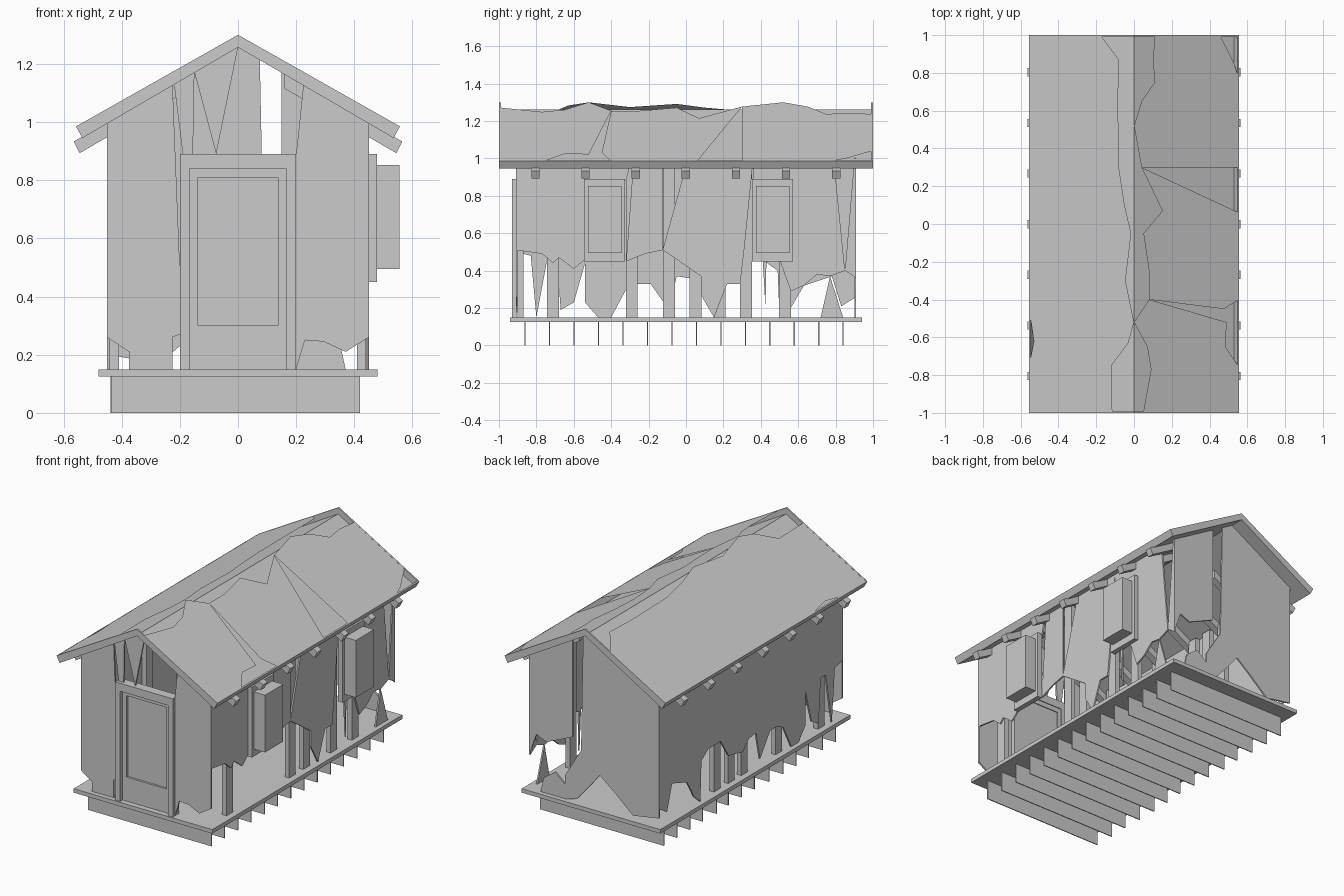
import bpy, bmesh, random
from mathutils import Vector

random.seed(4)
SL = 0.568                                  # roof pitch


def finish(name, bm):
    bmesh.ops.recalc_face_normals(bm, faces=bm.faces)
    me = bpy.data.meshes.new(name)
    bm.to_mesh(me)
    bm.free()
    ob = bpy.data.objects.new(name, me)
    bpy.context.collection.objects.link(ob)
    return ob


def prism(name, pts, place, depth):
    """Extrude a 2D outline; place(a, b) maps it to 3D, depth is the offset."""
    bm = bmesh.new()
    f = bm.faces.new([bm.verts.new(place(a, b)) for a, b in pts])
    if depth:
        r = bmesh.ops.extrude_face_region(bm, geom=[f])
        vs = [g for g in r["geom"] if isinstance(g, bmesh.types.BMVert)]
        bmesh.ops.translate(bm, verts=vs, vec=Vector(depth))
    return finish(name, bm)


def box(name, x0, x1, y0, y1, z0, z1):
    return prism(name, [(x0, y0), (x1, y0), (x1, y1), (x0, y1)],
                 lambda a, b: (a, b, z0), (0, 0, z1 - z0))


def along_y(name, pts, y0, y1):
    return prism(name, pts, lambda a, b: (a, y0, b), (0, y1 - y0, 0))


def side_sheet(name, s, pts):
    return prism(name, pts, lambda a, b: (s * 0.45, a, b), (-s * 0.01, 0, 0))


def roof_sheet(name, s, pts):
    return prism(name, pts, lambda a, b: (s * abs(a), b, 1.3 - SL * abs(a)), None)


def under(x):
    return (x, 1.257 - SL * abs(x))


# floor and joists
box("floor", -0.48, 0.48, -0.94, 0.94, 0.125, 0.15)
for i in range(14):
    y = -0.86 + 0.1308 * i
    j = random.uniform(0, 0.02)
    box("joist", -0.44 + j, 0.42, y - 0.003, y + 0.003, 0, 0.125)

# roof shell: underside, gable trims, eave lips
chevron = [(0, 1.3), (0.557, 0.985), (0.535, 0.945), (0, 1.257),
           (-0.535, 0.945), (-0.557, 0.985)]
for y in (-1, 0.99):
    along_y("gable_trim", chevron, y, y + 0.01)
for s in (-1, 1):
    along_y("roof_underside", [(0, 1.257), (s * 0.535, 0.945), (s * 0.538, 0.949),
                               (0, 1.261)], -0.99, 0.99)
    along_y("eave_lip", [(s * 0.557, 0.985), (s * 0.535, 0.945),
                         (s * 0.528, 0.949), (s * 0.549, 0.989)], -0.99, 0.99)

# torn roof covering
roof_sheet("roof_cover_left", -1, [
    (0.555, -0.99), (0.555, -0.75), (0.53, -0.62), (0.555, -0.45), (0.555, 0.99),
    (0.17, 0.99), (0.08, 0.87), (0.085, 0.65), (0.08, 0.3), (0.05, 0.1),
    (0.015, -0.05), (0.045, -0.3), (0, -0.52), (0.03, -0.63), (0.12, -0.75),
    (0.115, -0.99)])
roof_sheet("roof_cover_front", 1, [
    (0.555, -0.99), (0.55, -0.75), (0.485, -0.65), (0.49, -0.52), (0.08, -0.4),
    (0, -0.52), (0.07, -0.65), (0.09, -0.77), (0.05, -0.99)])
roof_sheet("roof_cover_middle", 1, [
    (0.475, -0.45), (0.555, -0.4), (0.555, 0.06), (0.04, 0.3), (0.15, 0.07),
    (0.05, -0.05), (0.08, -0.25), (0.08, -0.4)])
roof_sheet("roof_cover_back", 1, [
    (0.555, 0.3), (0.555, 0.77), (0.53, 0.85), (0.46, 0.99), (0.11, 0.99),
    (0.1, 0.87), (0.11, 0.75), (0.04, 0.65), (0, 0.52), (0.04, 0.3)])

# rafters with exposed tails
for i in range(7):
    y = -0.805 + 0.268 * i
    for s in (-1, 1):
        along_y("rafter", [(s * 0.16, 1.165), (s * 0.565, 0.933), (s * 0.545, 0.893),
                           (s * 0.16, 1.115)], y - 0.022, y + 0.022)

# right wall panels with torn lower edges and wedge cracks
T = 0.998
side_sheet("right_wall_front", 1, [
    (-0.91, T), (-0.91, 0.51), (-0.77, 0.49), (-0.71, 0.44), (-0.68, 0.47),
    (-0.6, 0.41), (-0.54, 0.46), (-0.54, 0.93), (-0.57, T)])
side_sheet("right_wall_window_head", 1, [(-0.57, T), (-0.54, 0.88), (-0.32, 0.88), (-0.29, T)])
side_sheet("right_wall_centre", 1, [
    (-0.28, T), (-0.32, 0.45), (-0.22, 0.49), (-0.125, 0.51), (-0.125, T)])
side_sheet("right_wall_middle", 1, [
    (0.01, T), (-0.125, 0.51), (-0.05, 0.46), (0.08, 0.37), (0.08, 0.27),
    (0.15, 0.15), (0.22, 0.33), (0.29, 0.33), (0.31, 0.5), (0.36, T)])
side_sheet("right_wall_back", 1, [
    (0.36, T), (0.36, 0.5), (0.42, 0.45), (0.5, 0.46), (0.56, 0.29), (0.63, 0.32),
    (0.7, 0.38), (0.77, 0.37), (0.85, 0.4), (0.79, T)])
side_sheet("right_wall_corner", 1, [(0.9, T), (0.85, 0.4), (0.91, 0.36), (0.91, T)])
side_sheet("right_splinter", 1, [(0.72, 0.15), (0.84, 0.15), (0.77, 0.37)])
side_sheet("right_thin_splinter", 1, [(0.41, 0.46), (0.425, 0.2), (0.43, 0.46)])

# left wall, one torn panel
side_sheet("left_wall", -1, [
    (0.91, T), (0.91, 0.26), (0.83, 0.21), (0.78, 0.37), (0.63, 0.32), (0.56, 0.2),
    (0.5, 0.15), (0.49, 0.4), (0.42, 0.45), (0.3, 0.45), (0.22, 0.33), (0.08, 0.3),
    (0.02, 0.36), (-0.05, 0.37), (-0.09, 0.19), (-0.19, 0.33), (-0.26, 0.33),
    (-0.32, 0.3), (-0.4, 0.15), (-0.47, 0.15), (-0.54, 0.23), (-0.54, 0.44),
    (-0.6, 0.23), (-0.67, 0.19), (-0.69, 0.47), (-0.74, 0.47), (-0.8, 0.15),
    (-0.83, 0.48), (-0.91, 0.5), (-0.91, T)])

# studs inside the side walls
for s, ys in ((1, (-0.71, -0.09, 0.05, 0.32, 0.53)), (-1, (-0.71, -0.29, 0.05, 0.18, 0.32))):
    for y in ys:
        x = s * 0.425
        box("stud", x - 0.015, x + 0.015, y - 0.032, y + 0.032, 0.15, 1.0)


# front and back gable walls
def front(name, pts):
    along_y(name, pts, -0.91, -0.9)


def back(name, pts):
    along_y(name, pts, 0.9, 0.91)


front("front_wall_left", [
    under(-0.45), (-0.45, 0.26), (-0.375, 0.21), (-0.375, 0.15), (-0.225, 0.15),
    (-0.225, 0.26), (-0.2, 0.27), (-0.2, 0.5), under(-0.225)])
front("front_wall_right", [
    under(0.45), (0.45, 0.26), (0.37, 0.21), (0.295, 0.245), (0.23, 0.25),
    (0.2, 0.15), (0.2, 0.89), under(0.225)])
front("front_spike_left", [under(-0.22), (-0.19, 0.89), (-0.155, 0.89), under(-0.15)])
front("front_spike_centre", [under(-0.15), (-0.075, 0.89), under(0)])
back("back_wall_main", [
    under(-0.45), (-0.45, 0.2), (-0.27, 0.17), (-0.13, 0.29), (-0.04, 0.36),
    (0.05, 0.25), (0.12, 0.17), (0.2, 0.15), (0.2, 0.3), (0.09, 0.48),
    under(0.075), under(0)])
back("back_wall_side", [
    under(0.45), (0.45, 0.36), (0.4, 0.5), (0.33, 0.47), (0.15, 0.55), under(0.15)])
back("back_splinter", [(0.2, 0.15), (0.37, 0.15), (0.35, 0.24), (0.27, 0.3), (0.2, 0.24)])

# door frame, door with recessed panel
along_y("door_frame", [(-0.2, 0.15), (-0.2, 0.89), (0.2, 0.89), (0.2, 0.15),
                       (0.165, 0.15), (0.165, 0.84), (-0.165, 0.84), (-0.165, 0.15)],
        -0.93, -0.87)
along_y("door_lower_rail", [(-0.165, 0.15), (0.165, 0.15), (0.165, 0.3), (-0.165, 0.3)],
        -0.905, -0.875)
along_y("door_stiles", [(-0.165, 0.3), (-0.165, 0.84), (0.165, 0.84), (0.165, 0.3),
                        (0.137, 0.3), (0.137, 0.81), (-0.137, 0.81), (-0.137, 0.3)],
        -0.905, -0.875)
box("door_panel", -0.137, 0.137, -0.892, -0.88, 0.3, 0.81)

# protruding window boxes on the right
for y in (-0.435, 0.463):
    box("window_frame", 0.445, 0.478, y - 0.11, y + 0.11, 0.45, 0.89)
    box("window_box", 0.478, 0.555, y - 0.09, y + 0.09, 0.495, 0.853)
